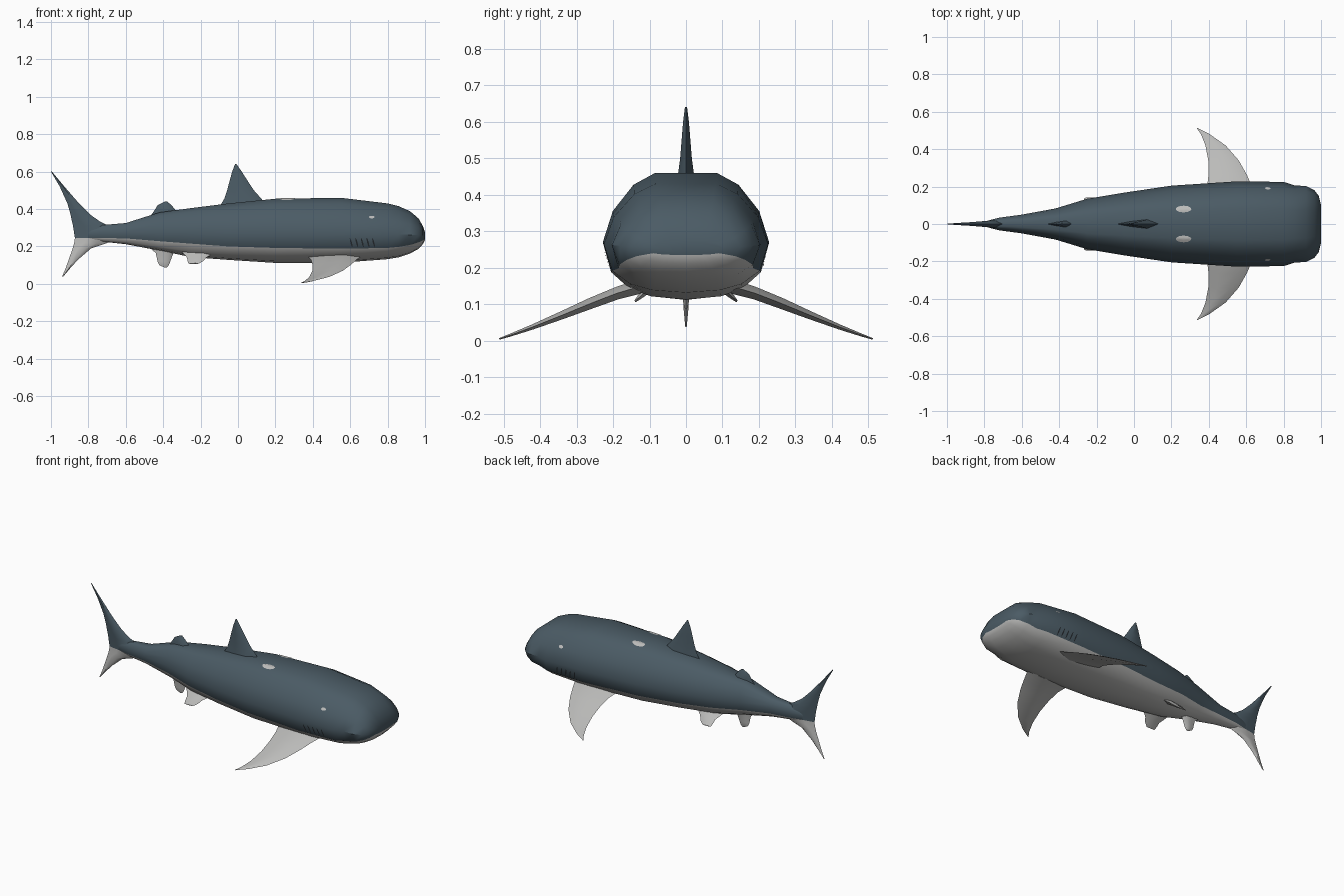
import bpy, bmesh, math
from mathutils import Vector
from mathutils.bvhtree import BVHTree

cube = bpy.data.objects.get("Cube")
if cube:
    bpy.data.objects.remove(cube, do_unlink=True)


def material(name, colour):
    m = bpy.data.materials.new(name)
    m.use_nodes = True
    m.diffuse_color = (*colour, 1)
    m.node_tree.nodes["Principled BSDF"].inputs["Base Color"].default_value = (*colour, 1)
    return m


SLATE = material("slate blue", (0.07, 0.105, 0.13))
PALE = material("pale grey", (0.5, 0.5, 0.49))
DARK = material("gill dark", (0.02, 0.025, 0.03))


def finish(name, bm, mats, angle=40):
    bmesh.ops.recalc_face_normals(bm, faces=bm.faces)
    mesh = bpy.data.meshes.new(name)
    bm.to_mesh(mesh)
    bm.free()
    obj = bpy.data.objects.new(name, mesh)
    bpy.context.collection.objects.link(obj)
    for m in mats:
        mesh.materials.append(m)
    bpy.ops.object.select_all(action='DESELECT')
    obj.select_set(True)
    bpy.context.view_layer.objects.active = obj
    bpy.ops.object.shade_smooth_by_angle(angle=math.radians(angle))
    return obj


def loft(name, rings, mats, pale_strip=lambda j: False, angle=40):
    """Skin closed rings of points and cap both ends."""
    bm = bmesh.new()
    loops = [[bm.verts.new(p) for p in ring] for ring in rings]
    n = len(loops[0])
    for a, b in zip(loops, loops[1:]):
        for j in range(n):
            k = (j + 1) % n
            f = bm.faces.new((a[j], a[k], b[k], b[j]))
            f.material_index = int(pale_strip(j))
    bm.faces.new(loops[0])
    bm.faces.new(loops[-1])
    return finish(name, bm, mats, angle)


# Body stations: x, half width, top, widest height, colour line, bottom
STATIONS = [
    (-0.82, 0.008, 0.29, 0.27, 0.245, 0.24),
    (-0.72, 0.034, 0.315, 0.275, 0.245, 0.225),
    (-0.60, 0.05, 0.325, 0.275, 0.243, 0.212),
    (-0.42, 0.083, 0.382, 0.275, 0.228, 0.178),
    (-0.25, 0.135, 0.405, 0.275, 0.215, 0.143),
    (-0.05, 0.168, 0.43, 0.27, 0.2, 0.128),
    (0.20, 0.205, 0.455, 0.27, 0.192, 0.112),
    (0.55, 0.228, 0.46, 0.27, 0.188, 0.113),
    (0.80, 0.225, 0.43, 0.265, 0.192, 0.132),
    (0.86, 0.206, 0.415, 0.265, 0.198, 0.142),
    (0.92, 0.203, 0.388, 0.262, 0.208, 0.162),
    (0.965, 0.18, 0.35, 0.26, 0.222, 0.187),
    (0.988, 0.15, 0.31, 0.258, 0.232, 0.212),
    (1.0, 0.1, 0.275, 0.256, 0.24, 0.235),
]


def body_ring(x, w, top, mid, line, low):
    half = [(0, top), (0.37 * w, top)]
    half += [(f * w, mid + t * (top - mid)) for f, t in ((0.63, 0.83), (0.88, 0.45))]
    half += [(w, mid), (0.9 * w, line)]
    half += [(f * w, line + t * (low - line)) for f, t in ((0.68, 0.6), (0.42, 0.88))]
    half += [(0, low)]
    return [(x, y, z) for y, z in half] + [(x, -y, z) for y, z in half[-2:0:-1]]


body = loft("body", [body_ring(*s) for s in STATIONS], [SLATE, PALE],
            lambda j: 5 <= j < 11)


# Fins: each station is leading point, trailing point, half thickness
def fin(name, stations, side, mat):
    rings = []
    side = Vector(side).normalized()
    for lead, trail, thick in stations:
        a, b = Vector(lead), Vector(trail)
        p, q = a.lerp(b, 0.3), a.lerp(b, 0.7)
        s, t = side * thick, side * thick * 0.55
        rings.append([a, p + s, q + t, b, q - t, p - s])
    return loft(name, rings, [mat], angle=50)


def median_fin(name, rows, mat):
    fin(name, [((a, 0, z), (b, 0, z), t) for z, a, b, t in rows], (0, 1, 0), mat)


median_fin("dorsal_fin", [
    (0.41, 0.16, -0.10, 0.028), (0.455, 0.125, -0.073, 0.022), (0.50, 0.085, -0.058, 0.016),
    (0.55, 0.052, -0.045, 0.012), (0.60, 0.02, -0.031, 0.008), (0.64, -0.008, -0.016, 0.003)], SLATE)
median_fin("second_dorsal_fin", [
    (0.36, -0.29, -0.47, 0.022), (0.395, -0.335, -0.445, 0.016),
    (0.42, -0.355, -0.43, 0.011), (0.44, -0.378, -0.392, 0.004)], SLATE)
median_fin("anal_fin", [
    (0.20, -0.30, -0.48, 0.02), (0.165, -0.345, -0.44, 0.014),
    (0.12, -0.362, -0.43, 0.009), (0.10, -0.37, -0.42, 0.007), (0.088, -0.38, -0.395, 0.003)], PALE)
median_fin("tail_upper_lobe", [
    (0.245, -0.66, -0.872, 0.02), (0.31, -0.69, -0.882, 0.02), (0.335, -0.74, -0.888, 0.017),
    (0.37, -0.79, -0.895, 0.014), (0.43, -0.85, -0.912, 0.01), (0.52, -0.928, -0.953, 0.006),
    (0.60, -0.995, -1.0, 0.002)], SLATE)
median_fin("tail_lower_lobe", [
    (0.245, -0.66, -0.872, 0.02), (0.218, -0.70, -0.876, 0.018), (0.19, -0.785, -0.884, 0.014),
    (0.13, -0.855, -0.905, 0.009), (0.08, -0.9, -0.923, 0.006), (0.038, -0.935, -0.941, 0.002)], PALE)


def paired_fin(name, rows, slope):
    for label, s in (("left", 1), ("right", -1)):
        fin(f"{label}_{name}", [((a, s * y, z), (b, s * y, z), t) for y, z, a, b, t in rows],
            (0, s * slope, 1), PALE)


# Rows: y, z, leading x, trailing x, half thickness
paired_fin("pectoral_fin", [
    (0.13, 0.148, 0.66, 0.37, 0.02), (0.19, 0.13, 0.635, 0.39, 0.017),
    (0.26, 0.103, 0.605, 0.398, 0.015), (0.34, 0.07, 0.56, 0.397, 0.011),
    (0.42, 0.038, 0.49, 0.382, 0.007), (0.48, 0.016, 0.405, 0.358, 0.004),
    (0.512, 0.005, 0.342, 0.336, 0.002)], 0.38)
paired_fin("pelvic_fin", [
    (0.07, 0.17, -0.12, -0.30, 0.014), (0.105, 0.14, -0.17, -0.272, 0.01),
    (0.125, 0.122, -0.185, -0.27, 0.007), (0.14, 0.108, -0.21, -0.265, 0.003)], 0.75)

# Painted patches that follow the skin of the body
skin = BVHTree.FromPolygons([v.co for v in body.data.vertices],
                            [p.vertices for p in body.data.polygons])


def patch(name, centre, ray, length, width, turn, mat):
    """Thin oval laid on the body, u along x and v across it."""
    centre, ray = Vector(centre), Vector(ray)
    u = Vector((1, 0, 0))
    v = Vector((0, 1, 0)) if ray.z else Vector((0, 0, 1))
    bm = bmesh.new()

    def drop(r, ang):
        a, b = r * length * math.cos(ang), r * width * math.sin(ang)
        ca, sa = math.cos(turn), math.sin(turn)
        start = centre + u * (a * ca - b * sa) + v * (a * sa + b * ca)
        hit = skin.ray_cast(start, ray)[0]
        return bm.verts.new(hit - ray * 0.003)

    n = 12
    middle = drop(0, 0)
    inner, outer = [[drop(r, math.tau * i / n) for i in range(n)] for r in (0.5, 1)]
    for i in range(n):
        k = (i + 1) % n
        bm.faces.new((middle, inner[i], inner[k]))
        bm.faces.new((inner[i], outer[i], outer[k], inner[k]))
    obj = finish(name, bm, [mat])
    if obj.data.polygons[0].normal.dot(ray) > 0:
        obj.data.flip_normals()


for label, s in (("left", 1), ("right", -1)):
    patch(f"{label}_back_spot", (0.265, s * 0.08, 1), (0, 0, -1), 0.042, 0.018, 0, PALE)
    patch(f"{label}_eye", (0.715, s, 0.357), (0, -s, 0), 0.015, 0.007, 0, PALE)
    for i in range(5):
        patch(f"{label}_gill_{i + 1}", (0.605 + 0.03 * i, s, 0.22), (0, -s, 0),
              0.026, 0.004, math.radians(105), DARK)
